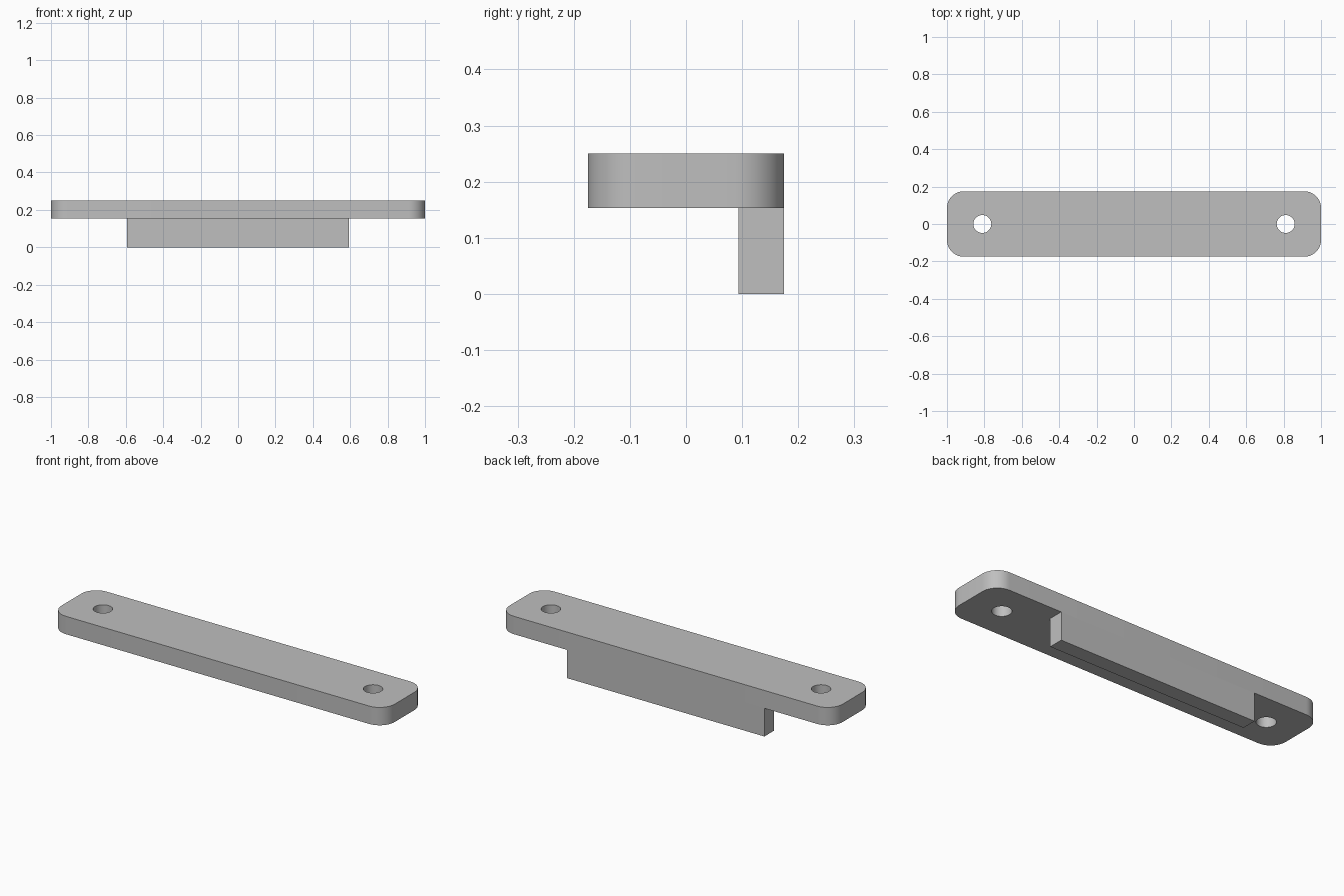
import bpy
import bmesh
from math import radians, cos, sin, pi

if "Cube" in bpy.data.objects:
    bpy.data.objects.remove(bpy.data.objects["Cube"], do_unlink=True)

HALF_X, HALF_Y = 1.0, 0.175
PLATE_Z, TOP_Z = 0.153, 0.25
CORNER, STEPS = 0.09, 12
HOLE_X, HOLE_R = 0.811, 0.048

grey = bpy.data.materials.new("plain grey")
grey.use_nodes = True
color = (0.52, 0.52, 0.52, 1)
grey.diffuse_color = color
grey.node_tree.nodes["Principled BSDF"].inputs["Base Color"].default_value = color


def prism(name, outline, z0, z1):
    """Extrude a counter-clockwise outline from z0 up to z1."""
    bm = bmesh.new()
    base = bm.faces.new([bm.verts.new((x, y, z0)) for x, y in outline])
    grown = bmesh.ops.extrude_face_region(bm, geom=[base], use_keep_orig=True)
    top = [v for v in grown["geom"] if isinstance(v, bmesh.types.BMVert)]
    bmesh.ops.translate(bm, verts=top, vec=(0, 0, z1 - z0))
    bmesh.ops.recalc_face_normals(bm, faces=bm.faces)
    mesh = bpy.data.meshes.new(name)
    bm.to_mesh(mesh)
    bm.free()
    mesh.materials.append(grey)
    obj = bpy.data.objects.new(name, mesh)
    bpy.context.collection.objects.link(obj)
    return obj


def arc(cx, cy, r, start, sweep, steps):
    return [(cx + r * cos(start + sweep * i / steps),
             cy + r * sin(start + sweep * i / steps)) for i in range(steps + 1)]


# Mounting plate with rounded corners
outline = []
for quarter, (sx, sy) in enumerate([(1, 1), (-1, 1), (-1, -1), (1, -1)]):
    outline += arc(sx * (HALF_X - CORNER), sy * (HALF_Y - CORNER),
                   CORNER, quarter * pi / 2, pi / 2, STEPS)
plate = prism("mounting_plate", outline, PLATE_Z, TOP_Z)

# Screw holes through both ends
for side, sx in (("right", -1), ("left", 1)):
    circle = arc(sx * HOLE_X, 0, HOLE_R, 0, 2 * pi, 48)[:-1]
    cutter = prism(side + "_hole_cutter", circle, PLATE_Z - 0.1, TOP_Z + 0.1)
    cutter.hide_render = True
    cut = plate.modifiers.new(side + "_hole", "BOOLEAN")
    cut.operation = "DIFFERENCE"
    cut.solver = "EXACT"
    cut.object = cutter

# Bake the holes, then drop the cutters
bpy.context.view_layer.objects.active = plate
plate.select_set(True)
for mod in list(plate.modifiers):
    cutter = mod.object
    bpy.ops.object.modifier_apply(modifier=mod.name)
    bpy.data.objects.remove(cutter, do_unlink=True)
bpy.ops.object.shade_smooth_by_angle(angle=radians(30))

# Downward lip, flush with the back edge
LIP_X, LIP_Y = 0.593, 0.094
prism("back_lip", [(-LIP_X, LIP_Y), (LIP_X, LIP_Y),
                   (LIP_X, HALF_Y), (-LIP_X, HALF_Y)], 0, PLATE_Z)
